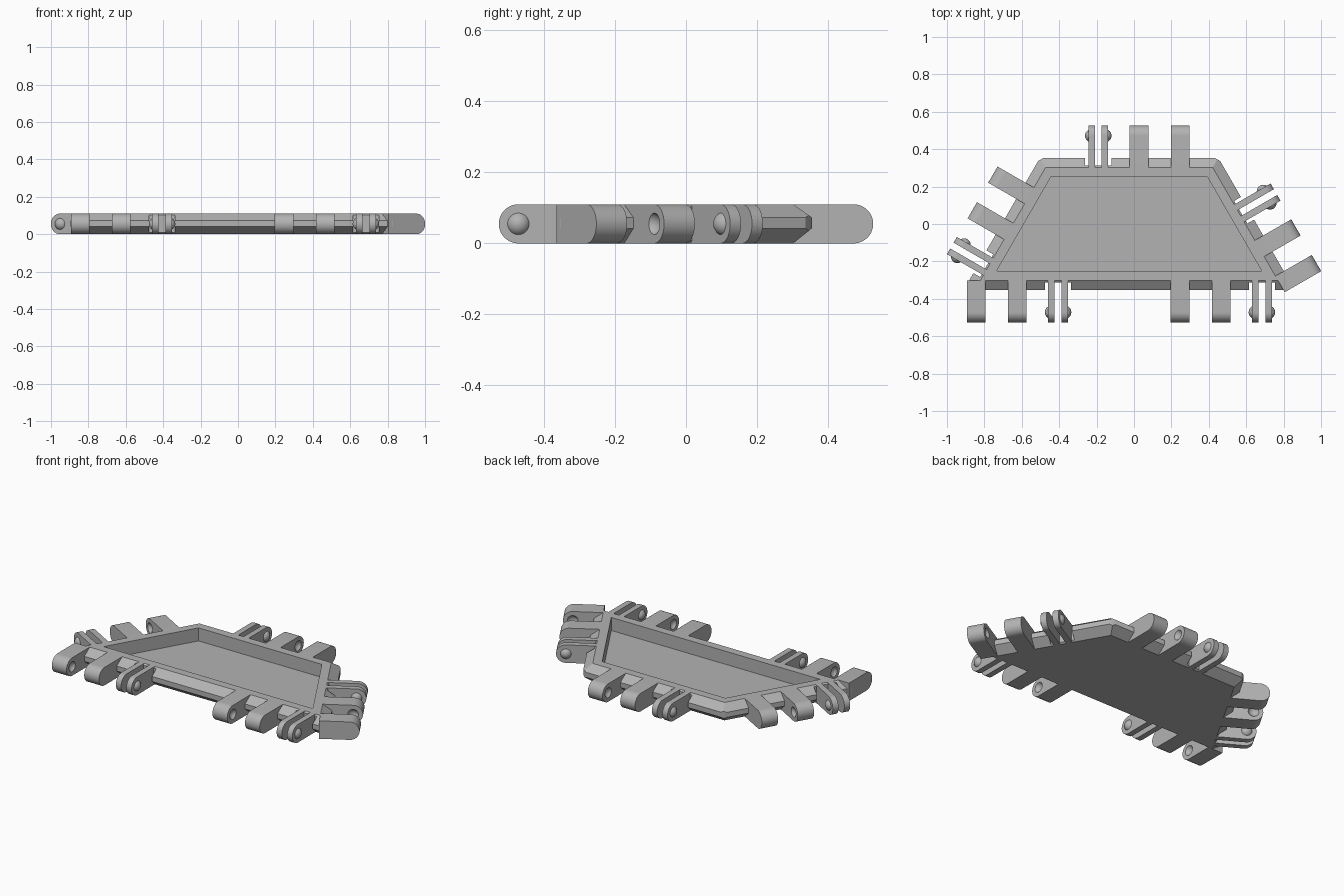
import bpy, bmesh
from math import radians, sin, cos, pi, sqrt
from mathutils import Matrix, Vector

if "Cube" in bpy.data.objects:
    bpy.data.objects.remove(bpy.data.objects["Cube"], do_unlink=True)

L = 1.09              # hinge axis length of one short side
H = L * sqrt(3) / 4   # half the distance between the two long hinge axes
CX = -0.026           # tray centre in x
R = 0.055             # knuckle radius, half the thickness
ROOT = -0.17          # where knuckles meet the rim, measured from the axis
PAIR, MID, OUTER = -0.165, 0.053, 0.273   # stations along a hinge
BALL_R, BALL_SINK = 0.035, 0.017

grey = bpy.data.materials.new("plain grey")
grey.use_nodes = True
grey.diffuse_color = (0.45, 0.45, 0.45, 1)
bsdf = next(n for n in grey.node_tree.nodes if n.type == 'BSDF_PRINCIPLED')
bsdf.inputs["Base Color"].default_value = grey.diffuse_color
bsdf.inputs["Roughness"].default_value = 0.7


def add_object(name, mesh, matrix=Matrix()):
    ob = bpy.data.objects.new(name, mesh)
    ob.matrix_world = matrix
    bpy.context.collection.objects.link(ob)
    return ob


def to_mesh(name, bm):
    bmesh.ops.recalc_face_normals(bm, faces=bm.faces)
    me = bpy.data.meshes.new(name)
    bm.to_mesh(me)
    bm.free()
    me.materials.append(grey)
    return me


def activate(ob):
    bpy.ops.object.select_all(action='DESELECT')
    ob.select_set(True)
    bpy.context.view_layer.objects.active = ob


def cut(ob, cutter_mesh):
    cutter = add_object("cutter", cutter_mesh)
    cutter.hide_render = True
    mod = ob.modifiers.new("cut", 'BOOLEAN')
    mod.operation, mod.solver, mod.object = 'DIFFERENCE', 'EXACT', cutter
    activate(ob)
    bpy.ops.object.modifier_apply(modifier=mod.name)
    bpy.data.objects.remove(cutter, do_unlink=True)


def smooth(ob):
    activate(ob)
    bpy.ops.object.shade_smooth_by_angle(angle=radians(30))


def add_bar(bm, x0, x1):
    """Bar along y with a fully rounded end about the hinge axis."""
    prof = [(ROOT, 0)]
    prof += [(R * cos(a), R + R * sin(a)) for a in (-pi / 2 + pi * i / 24 for i in range(25))]
    prof.append((ROOT, 2 * R))
    face = bm.faces.new([bm.verts.new((x0, y, z)) for y, z in prof])
    ext = bmesh.ops.extrude_face_region(bm, geom=[face])["geom"]
    bmesh.ops.translate(bm, vec=(x1 - x0, 0, 0),
                        verts=[v for v in ext if isinstance(v, bmesh.types.BMVert)])


def add_ball(bm, x):
    mat = Matrix.Translation((x, 0, R)) @ Matrix.Rotation(pi / 2, 4, 'Y')
    return bmesh.ops.create_uvsphere(bm, u_segments=24, v_segments=16,
                                     radius=BALL_R, matrix=mat)["verts"]


# Hinge placements: local +y points outward, origin on the hinge axis
hinges = {
    "back": (0, H, 0),
    "front_left": (L / 2, -H, 180),
    "front_right": (-L / 2, -H, 180),
    "left": (0.75 * L, 0, -60),
    "right": (-0.75 * L, 0, 60),
}
hinges = {k: Matrix.Translation((CX + x, y, 0)) @ Matrix.Rotation(radians(a), 4, 'Z')
          for k, (x, y, a) in hinges.items()}


# Tray: stacked trapezoid outlines, each inset from the hinge axes
def outline(inset):
    top = L / 2 - inset / sqrt(3)
    bottom = L - inset * sqrt(3)
    y = H - inset
    return [(CX - bottom, -y), (CX + bottom, -y), (CX + top, y), (CX - top, y)]


bm = bmesh.new()
RIDGE = 0.118
layers = [(0.17, 0), (RIDGE, 0.042), (RIDGE, 0.073), (0.17, 0.11), (0.22, 0.11), (0.22, 0.03)]
rings = [[bm.verts.new((x, y, z)) for x, y in outline(d)] for d, z in layers]
for a, b in zip(rings, rings[1:]):
    for i in range(4):
        j = (i + 1) % 4
        bm.faces.new((a[i], a[j], b[j], b[i]))
bm.faces.new(rings[0])
bm.faces.new(rings[-1])

# Blunt the four ridge corners
for (x, y), deg, depth in zip(outline(RIDGE), (210, -30, 60, 120), (0.03, 0.03, 0.01, 0.01)):
    n = Vector((cos(radians(deg)), sin(radians(deg)), 0))
    bmesh.ops.bisect_plane(bm, geom=bm.verts[:] + bm.edges[:] + bm.faces[:],
                           plane_co=Vector((x, y, 0)) - n * depth, plane_no=n,
                           clear_outer=True)
    bmesh.ops.holes_fill(bm, edges=[e for e in bm.edges if e.is_boundary])
tray = add_object("tray", to_mesh("tray", bm))

# Clearance notches in the rim behind each prong pair
bm = bmesh.new()
for m in hinges.values():
    box = (m @ Matrix.Translation((PAIR, -0.06, R)) @ Matrix.Diagonal((0.14, 0.2, 0.2, 1)))
    bmesh.ops.create_cube(bm, size=1, matrix=box)
cut(tray, to_mesh("notches", bm))
smooth(tray)

# Two solid knuckles with facing ball sockets
bm = bmesh.new()
for x in (MID, OUTER):
    add_bar(bm, x - 0.05, x + 0.05)
knuckles = add_object("back_knuckles", to_mesh("knuckles", bm), Matrix())
bm = bmesh.new()
add_ball(bm, MID + 0.05 + BALL_SINK)
add_ball(bm, OUTER - 0.05 - BALL_SINK)
cut(knuckles, to_mesh("sockets", bm))
smooth(knuckles)

# Pair of springy prongs with a domed ball on each outer face
bm = bmesh.new()
for s in (-1, 1):
    add_bar(bm, PAIR + s * 0.018, PAIR + s * 0.053)
    verts = add_ball(bm, PAIR + s * (0.053 - BALL_SINK))
    geom = set(verts)
    for v in verts:
        geom.update(v.link_edges)
        geom.update(v.link_faces)
    bmesh.ops.bisect_plane(bm, geom=list(geom), plane_co=(PAIR + s * 0.0525, 0, 0),
                           plane_no=(s, 0, 0), clear_inner=True)
prongs = add_object("back_prongs", to_mesh("prongs", bm))
smooth(prongs)

# Repeat the hinge set around the tray
for side, m in hinges.items():
    for part, src in (("knuckles", knuckles), ("prongs", prongs)):
        if side == "back":
            src.matrix_world = m
        else:
            add_object(f"{side}_{part}", src.data, m)
